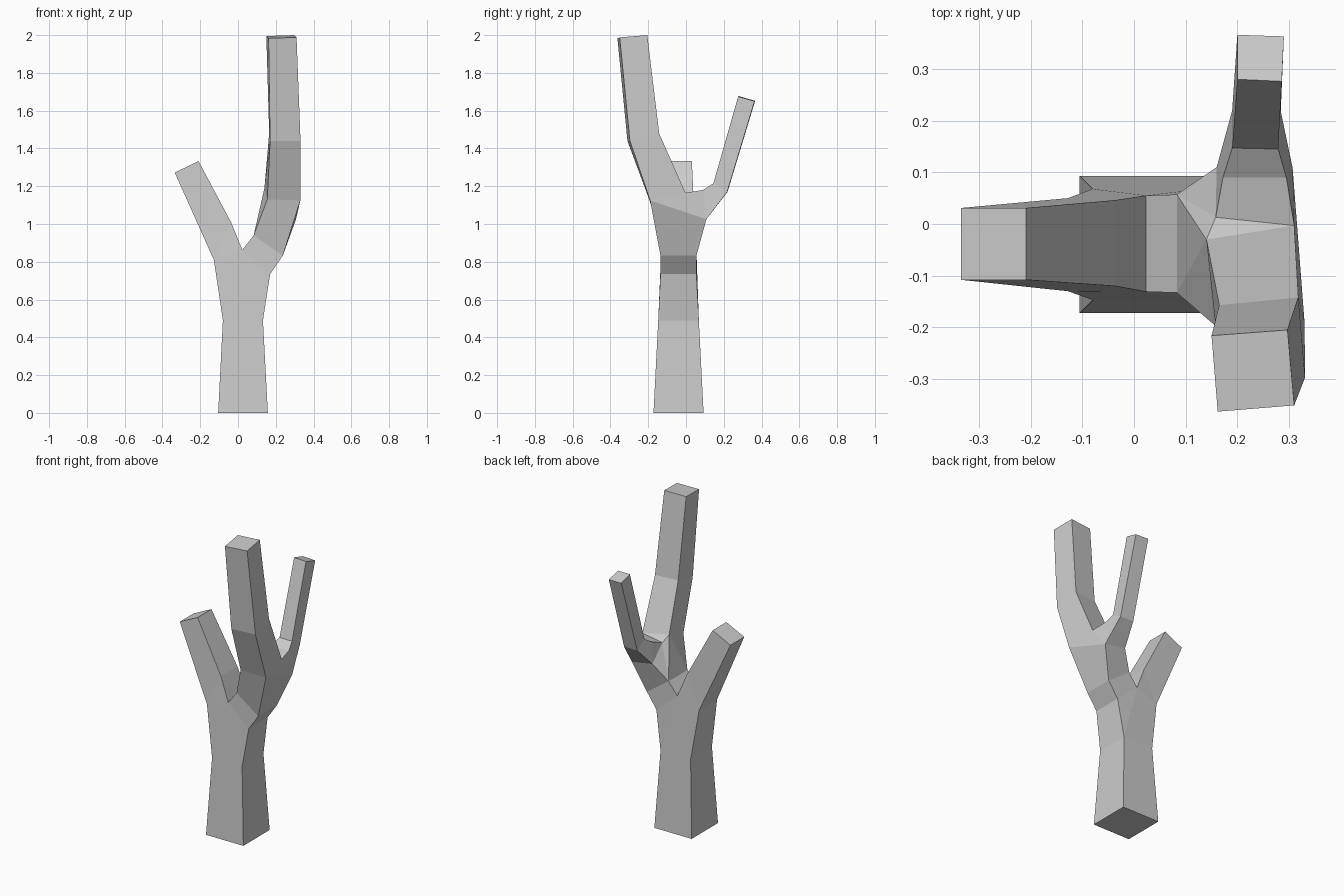
import bpy, bmesh

if "Cube" in bpy.data.objects:
    bpy.data.objects.remove(bpy.data.objects["Cube"])

bm = bmesh.new()


def P(x, y, z):
    return bm.verts.new((x, y, z))


def pair(x, z, y0=-0.135, y1=0.055):
    """Front and back point of a profile corner."""
    return P(x, y0, z), P(x, y1, z)


def ring(a, b):
    """Two profile pairs -> loop: front left, front right, back right, back left."""
    return [a[0], b[0], b[1], a[1]]


def bridge(a, b, skip=()):
    for i in range(4):
        if i not in skip:
            j = (i + 1) % 4
            bm.faces.new((a[i], a[j], b[j], b[i]))


def sides(*pairs):
    """Matching front and back faces through profile pairs."""
    for k in (0, 1):
        bm.faces.new([p[k] for p in pairs])


def strip(a, b):
    bm.faces.new((a[0], b[0], b[1], a[1]))


# Trunk: flared foot, narrow waist, first fork
foot = ring(pair(-0.105, 0, -0.172, 0.093), pair(0.158, 0, -0.172, 0.093))
waist_l, waist_r = pair(-0.08, 0.49, -0.147, 0.068), pair(0.132, 0.49, -0.147, 0.068)
bm.faces.new(foot)
bridge(foot, ring(waist_l, waist_r))
left_out = pair(-0.128, 0.81, -0.13, 0.05)
crotch = pair(0.023, 0.863, -0.131, 0.055)
right_low = pair(0.17, 0.735)
sides(waist_l, waist_r, crotch, left_out)
sides(waist_r, right_low, crotch)
strip(waist_l, left_out)
strip(waist_r, right_low)

# Left branch
left_in = pair(-0.037, 1.01, -0.12, 0.046)
tip_out, tip_in = pair(-0.335, 1.272, -0.108, 0.031), pair(-0.209, 1.333, -0.108, 0.031)
sides(left_out, crotch, left_in)
sides(left_out, left_in, tip_in, tip_out)
for a, b in ((crotch, left_in), (left_in, tip_in), (tip_in, tip_out), (tip_out, left_out)):
    strip(a, b)

# Right limb up to the second fork
neck_l, neck_r = pair(0.083, 0.94, -0.133, 0.057), pair(0.237, 0.832)
neck = ring(neck_l, neck_r)
bridge(ring(crotch, right_low), neck)
fork = [P(0.155, -0.195, 1.13), P(0.33, -0.19, 1.125),
        P(0.307, 0.108, 1.025), P(0.16, 0.11, 1.05)]
fork_l, fork_r, fork_b = P(0.14, -0.03, 1.19), P(0.31, -0.003, 1.165), P(0.158, 0.013, 1.15)
bridge(neck, fork, skip=(3,))
bm.faces.new((neck[0], fork[0], fork_l))
bm.faces.new((neck[0], fork_l, neck[3]))
bm.faces.new((neck[3], fork_l, fork_b))
bm.faces.new((neck[3], fork_b, fork[3]))
bm.faces.new((fork[1], fork[2], fork_r))
bm.faces.new((fork_l, fork_r, fork_b))

# Tall branch
bend = [P(0.17, -0.31, 1.44), P(0.331, -0.297, 1.44),
        P(0.318, -0.142, 1.48), P(0.165, -0.157, 1.48)]
top = [P(0.162, -0.363, 1.983), P(0.31, -0.351, 1.988),
       P(0.297, -0.205, 2.0), P(0.15, -0.216, 1.995)]
bridge([fork[0], fork[1], fork_r, fork_l], bend)
bridge(bend, top)
bm.faces.new(top)

# Thin rear branch
knee = [P(0.172, 0.09, 1.18), P(0.295, 0.09, 1.18)]
elbow = [P(0.19, 0.147, 1.215), P(0.279, 0.145, 1.215),
         P(0.284, 0.218, 1.17), P(0.19, 0.22, 1.17)]
end = [P(0.2, 0.28, 1.677), P(0.286, 0.276, 1.675),
       P(0.29, 0.363, 1.65), P(0.2, 0.366, 1.652)]
bm.faces.new((fork_b, fork_r, knee[1], knee[0]))
bm.faces.new((knee[0], knee[1], elbow[1], elbow[0]))
for k, f, c, o in ((1, 2, fork_r, 2), (0, 3, fork_b, 3)):
    bm.faces.new((c, fork[f], knee[k]))
    bm.faces.new((fork[f], elbow[o], elbow[k], knee[k]))
bm.faces.new((fork[2], fork[3], elbow[3], elbow[2]))
bridge(elbow, end)
bm.faces.new(end)

bmesh.ops.recalc_face_normals(bm, faces=bm.faces)
mesh = bpy.data.meshes.new("bare_tree")
bm.to_mesh(mesh)
bm.free()
bpy.context.collection.objects.link(bpy.data.objects.new("bare_tree", mesh))
